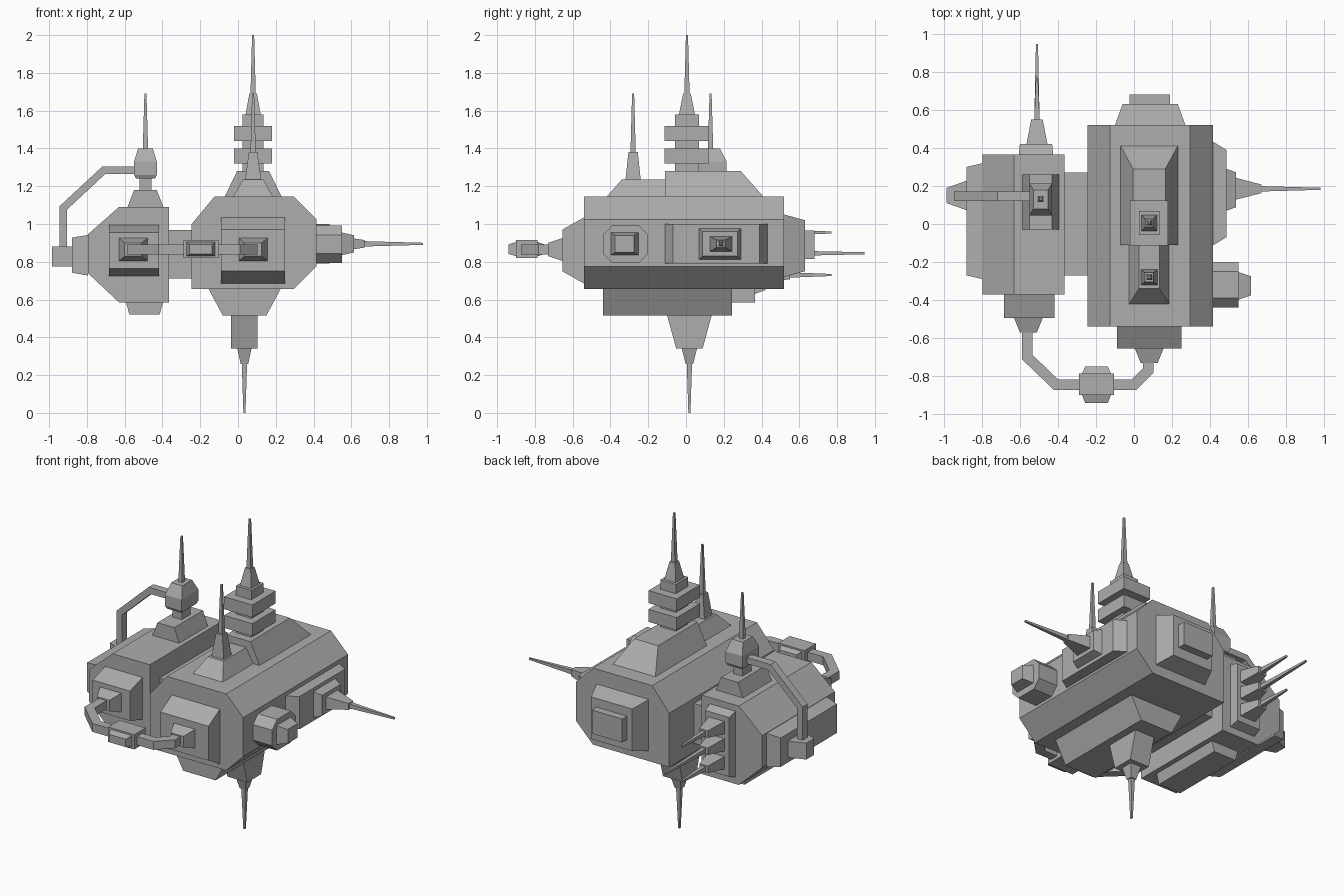
import bpy
import bmesh
from mathutils import Vector

if "Cube" in bpy.data.objects:
    bpy.data.objects.remove(bpy.data.objects["Cube"], do_unlink=True)

grey = bpy.data.materials.new("station_grey")
grey.use_nodes = True
grey.diffuse_color = (.42, .42, .42, 1)
grey.node_tree.nodes["Principled BSDF"].inputs["Base Color"].default_value = (.42, .42, .42, 1)


def place(along, position, u, v):
    """Turn a position along an axis plus two cross coordinates into x, y, z."""
    if along == "x":
        return (position, u, v)
    if along == "y":
        return (u, position, v)
    return (u, v, position)


def loft(name, along, start, end, first, second):
    """Join two matching outlines into a closed flat-sided solid."""
    bm = bmesh.new()
    lower = [bm.verts.new(place(along, start, *point)) for point in first]
    upper = [bm.verts.new(place(along, end, *point)) for point in second]
    bm.faces.new(lower)
    bm.faces.new(upper)
    count = len(lower)
    for i in range(count):
        j = (i + 1) % count
        bm.faces.new((lower[i], lower[j], upper[j], upper[i]))
    bmesh.ops.recalc_face_normals(bm, faces=bm.faces)
    mesh = bpy.data.meshes.new(name)
    bm.to_mesh(mesh)
    bm.free()
    mesh.materials.append(grey)
    part = bpy.data.objects.new(name, mesh)
    bpy.context.scene.collection.objects.link(part)
    return part


def rectangle(centre, size):
    (u, v), (width, height) = centre, size
    return [(u + a * width / 2, v + b * height / 2)
            for a, b in ((-1, -1), (1, -1), (1, 1), (-1, 1))]


def block(name, along, start, end, centre, size, tip=None, tip_centre=None):
    """Box along an axis that may taper towards its end."""
    return loft(name, along, start, end, rectangle(centre, size),
                rectangle(tip_centre or centre, tip or size))


def needle(name, along, start, end, centre):
    return block(name, along, start, end, centre, size=(.028, .028), tip=(.011, .011))


def pipe(name, along, start, end, path, thickness):
    """Square pipe with mitred bends that follows a flat path."""
    points = [Vector(point) for point in path]
    normals = []
    for a, b in zip(points, points[1:]):
        direction = (b - a).normalized()
        normals.append(Vector((-direction.y, direction.x)))
    left, right = [], []
    for i, point in enumerate(points):
        before = normals[max(i - 1, 0)]
        after = normals[min(i, len(normals) - 1)]
        offset = (before + after) * (thickness / 2) / (1 + before.dot(after))
        left.append(point + offset)
        right.append(point - offset)
    outline = left + right[::-1]
    return loft(name, along, start, end, outline, outline)


# Main hull, side pod and the bridge between them
main_profile = [(-.245, .655), (.295, .655), (.415, .775), (.415, 1.025),
                (.295, 1.145), (-.125, 1.145), (-.245, 1.0)]
loft("main_hull", "y", -.54, .52, main_profile, main_profile)
pod_profile = [(-.365, .585), (-.63, .585), (-.795, .74),
               (-.795, .945), (-.63, 1.09), (-.365, 1.09)]
loft("side_pod", "y", -.37, .365, pod_profile, pod_profile)
block("hull_bridge", along="x", start=-.37, end=-.24, centre=(0, .84), size=(.54, .255))

# Front covers and sockets
block("main_front_cover", along="y", start=-.54, end=-.655, centre=(.08, .86), size=(.34, .35), tip=(.34, .22))
block("main_front_socket", along="y", start=-.655, end=-.73, centre=(.08, .865), size=(.15, .12), tip=(.09, .07))
block("pod_front_cover", along="y", start=-.37, end=-.495, centre=(-.55, .86), size=(.265, .27), tip=(.265, .19))
block("pod_front_socket", along="y", start=-.495, end=-.57, centre=(-.555, .865), size=(.15, .12), tip=(.09, .07))

# Front pipe with its coupling
front_path = [(-.56, -.55), (-.56, -.7), (-.41, -.845), (0, -.845), (.075, -.77), (.075, -.71)]
pipe("front_pipe", "z", .838, .892, front_path, thickness=.055)
block("pipe_coupling", along="y", start=-.9, end=-.785, centre=(-.197, .867), size=(.185, .095))
for name, start, end in (("coupling_front_cap", -.9, -.94), ("coupling_back_cap", -.785, -.75)):
    block(name, along="y", start=start, end=end, centre=(-.197, .867), size=(.15, .075), tip=(.12, .05))

# Roof blocks on the main hull
block("roof_back_block", along="z", start=1.145, end=1.28, centre=(.08, .15), size=(.3, .52),
      tip=(.17, .4), tip_centre=(.08, .09))
block("roof_front_block", along="z", start=1.145, end=1.235, centre=(.08, -.265), size=(.21, .31),
      tip=(.11, .23), tip_centre=(.08, -.225))

# Main mast with two slabs
block("mast_neck", along="z", start=1.28, end=1.58, centre=(.08, .005), size=(.11, .125))
for name, bottom in (("mast_lower_slab", 1.32), ("mast_upper_slab", 1.44)):
    block(name, along="z", start=bottom, end=bottom + .08, centre=(.08, .005), size=(.2, .235))
block("mast_cone", along="z", start=1.58, end=1.69, centre=(.08, .005), size=(.08, .085), tip=(.04, .04))
needle("mast_needle", along="z", start=1.69, end=2, centre=(.08, .005))

# Front antenna
block("front_antenna_base", along="z", start=1.235, end=1.38, centre=(.08, -.28), size=(.085, .08), tip=(.045, .05))
needle("front_antenna_needle", along="z", start=1.38, end=1.69, centre=(.08, -.28))

# Pod antenna with a faceted bulb
pod_mast = (-.49, .13)
block("pod_roof_block", along="z", start=1.09, end=1.18, centre=(-.49, .115), size=(.19, .29), tip=(.12, .29))
block("pod_mast_neck", along="z", start=1.18, end=1.24, centre=pod_mast, size=(.065, .09))
block("bulb_base", along="z", start=1.24, end=1.26, centre=pod_mast, size=(.1, .15), tip=(.12, .17))
block("bulb_middle", along="z", start=1.26, end=1.33, centre=pod_mast, size=(.12, .17))
block("bulb_cap", along="z", start=1.33, end=1.4, centre=pod_mast, size=(.12, .17), tip=(.078, .1))
needle("pod_mast_needle", along="z", start=1.4, end=1.69, centre=pod_mast)

# Pod outer side: cover, pipe box and pipe
block("pod_side_cover", along="x", start=-.795, end=-.88, centre=(.015, .835), size=(.61, .215), tip=(.57, .185))
block("pipe_box", along="x", start=-.88, end=-.985, centre=(.15, .828), size=(.155, .105), tip=(.08, .105))
side_path = [(-.53, 1.285), (-.71, 1.285), (-.925, 1.085), (-.925, .87)]
pipe("side_pipe", "y", .12, .17, side_path, thickness=.04)

# Main hull side: plate with a long needle
block("side_plate", along="x", start=.415, end=.485, centre=(.16, .895), size=(.545, .21), tip=(.46, .21))
block("side_plate_step", along="x", start=.485, end=.535, centre=(.18, .895), size=(.22, .165), tip=(.185, .13))
block("side_cone", along="x", start=.535, end=.67, centre=(.185, .895), size=(.115, .08), tip=(.045, .04))
needle("side_needle", along="x", start=.67, end=.98, centre=(.185, .895))

# Main hull side: octagonal housing
octagon = [(-.32 + a, .893 + b) for a, b in (
    (-.12, -.05), (-.07, -.1), (.07, -.1), (.12, -.05),
    (.12, .05), (.07, .1), (-.07, .1), (-.12, .05))]
loft("side_housing", "x", .415, .55, octagon, octagon)
block("side_housing_cap", along="x", start=.55, end=.615, centre=(-.325, .895), size=(.145, .12), tip=(.1, .09))

# Back covers
block("main_back_cover", along="y", start=.52, end=.63, centre=(.085, .885), size=(.37, .33), tip=(.29, .27))
block("main_back_panel", along="y", start=.63, end=.68, centre=(.083, .89), size=(.215, .15))
block("pod_back_cover", along="y", start=.365, end=.42, centre=(-.515, .84), size=(.18, .42), tip=(.17, .38))

# Three back needles on the pod
for level, height, reach in (("upper", .955, .77), ("middle", .845, .945), ("lower", .73, .77)):
    block(level + "_back_cone", along="y", start=.42, end=.55, centre=(-.51, height), size=(.11, .08), tip=(.06, .045))
    needle(level + "_back_needle", along="y", start=.55, end=reach, centre=(-.51, height))

# Undersides and keel
block("main_belly", along="z", start=.655, end=.515, centre=(.035, -.098), size=(.38, .685), tip=(.23, .685))
block("keel_fin", along="z", start=.515, end=.34, centre=(.032, .018), size=(.14, .235), tip=(.14, .14))
block("keel_cone", along="z", start=.34, end=.26, centre=(.034, .018), size=(.075, .08), tip=(.04, .04))
needle("keel_needle", along="z", start=.26, end=0, centre=(.034, .018))
block("pod_belly", along="z", start=.585, end=.52, centre=(-.495, -.02), size=(.195, .5), tip=(.16, .5))
